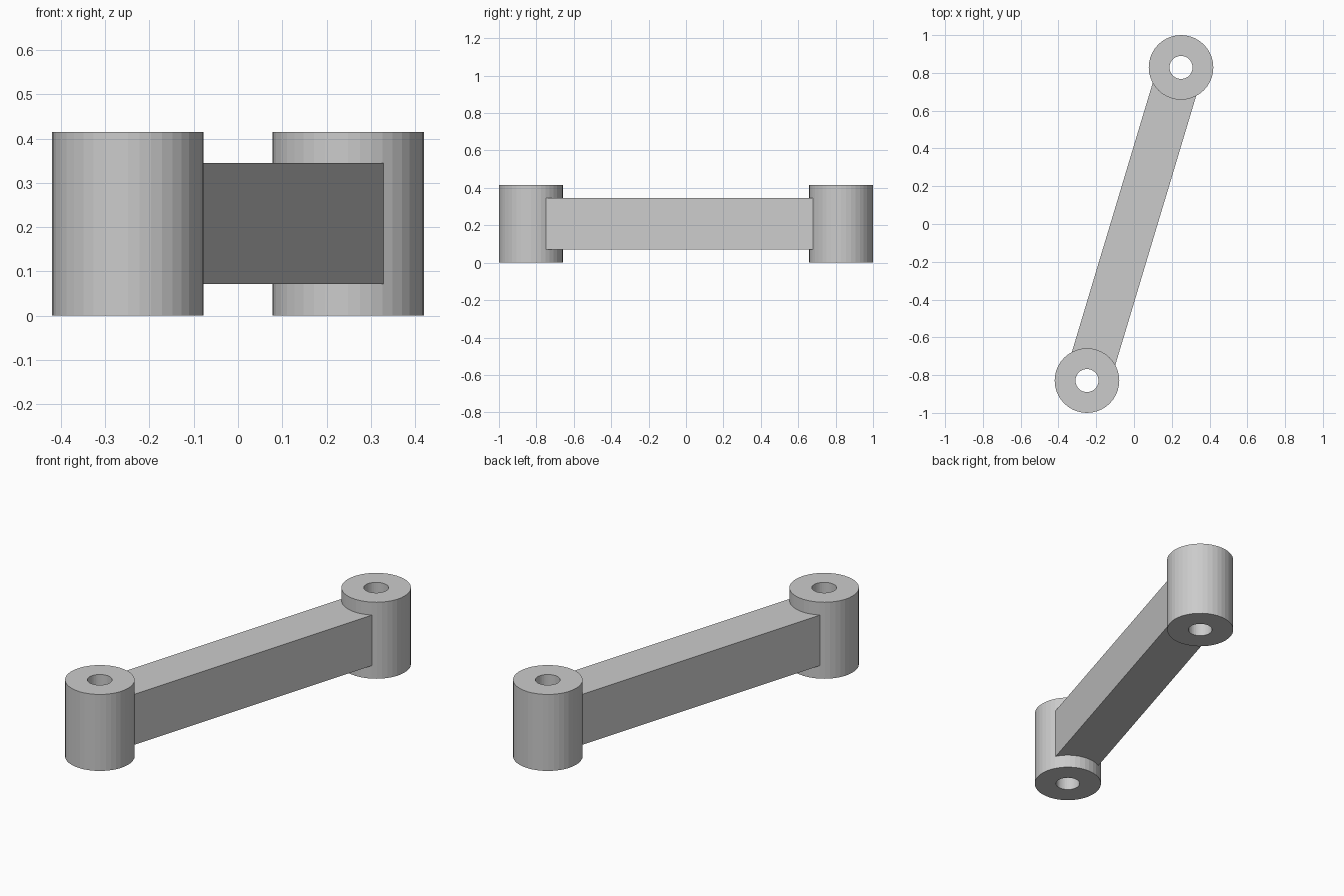
import bpy
import math

if "Cube" in bpy.data.objects:
    bpy.data.objects.remove(bpy.data.objects["Cube"])

CX, CY = 0.249, 0.829          # boss centre, repeated by point symmetry
BOSS_R, HOLE_R, HEIGHT = 0.171, 0.061, 0.415
ARM_W, ARM_Z0, ARM_Z1 = 0.24, 0.071, 0.345
SIDES = 40


def cylinder(name, x, y, radius, z0, z1):
    bpy.ops.mesh.primitive_cylinder_add(vertices=SIDES, radius=radius, depth=z1 - z0,
                                        location=(x, y, (z0 + z1) / 2))
    bpy.context.object.name = name
    return bpy.context.object


def combine(target, other, operation):
    mod = target.modifiers.new(operation.lower(), 'BOOLEAN')
    mod.operation, mod.object, mod.solver = operation, other, 'EXACT'
    bpy.context.view_layer.objects.active = target
    bpy.ops.object.modifier_apply(modifier=mod.name)
    bpy.data.objects.remove(other)


# Straight arm between the two boss centres
bpy.ops.mesh.primitive_cube_add(size=1, location=(0, 0, (ARM_Z0 + ARM_Z1) / 2),
                                rotation=(0, 0, -math.atan2(CX, CY)))
link = bpy.context.object
link.name = "link_arm"
link.scale = (ARM_W, 2 * math.hypot(CX, CY), ARM_Z1 - ARM_Z0)
bpy.ops.object.transform_apply(location=True, rotation=True, scale=True)

# Round boss fused to each end
for s in (1, -1):
    combine(link, cylinder("boss", s * CX, s * CY, BOSS_R, 0, HEIGHT), 'UNION')

# Through hole in each boss
for s in (1, -1):
    hole = cylinder("hole_cutter", s * CX, s * CY, HOLE_R, -0.1, HEIGHT + 0.1)
    hole.hide_render = True
    combine(link, hole, 'DIFFERENCE')
